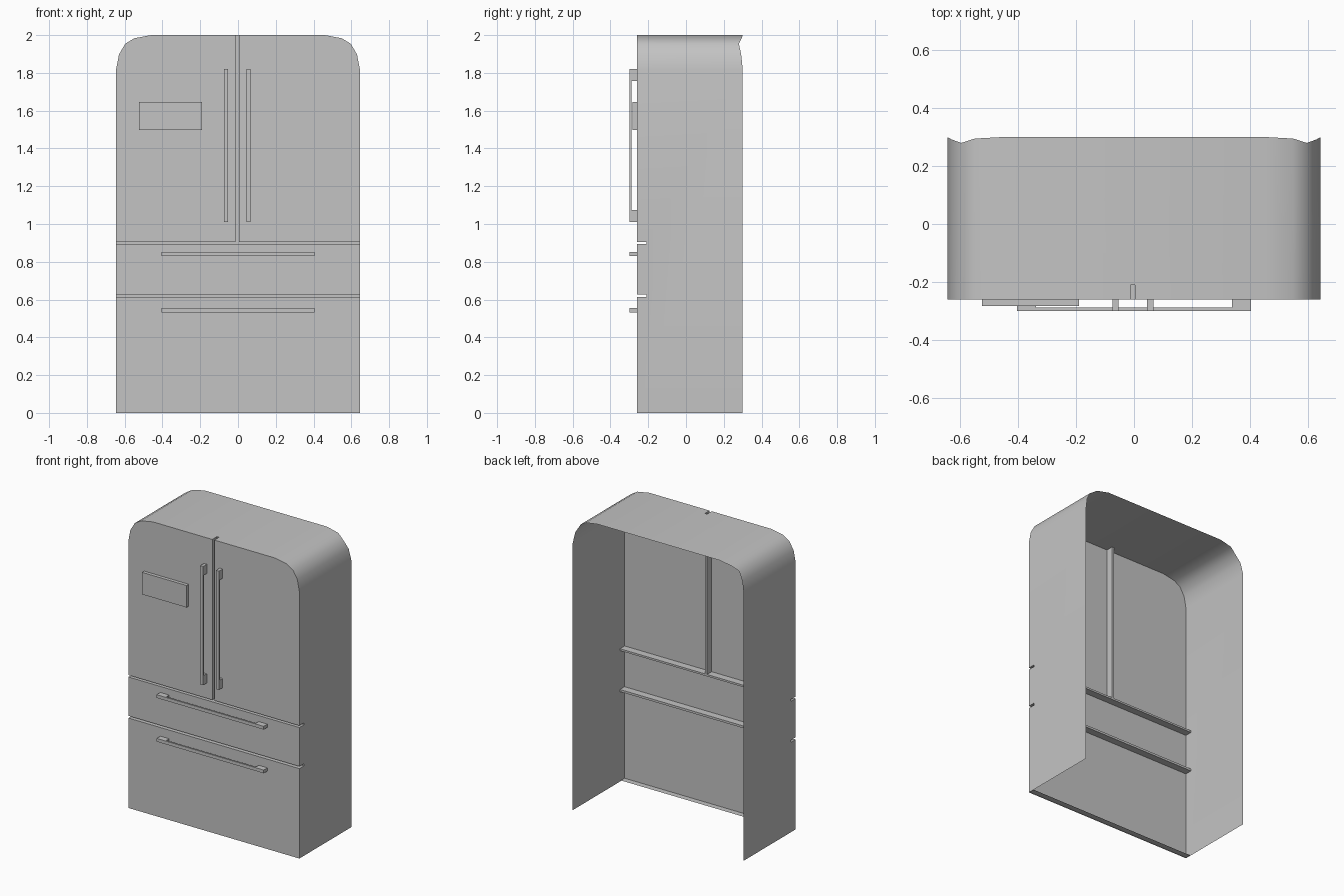
import bpy, bmesh
from math import radians

cube = bpy.data.objects.get("Cube")
if cube:
    bpy.data.objects.remove(cube, do_unlink=True)

steel = bpy.data.materials.new("plain_grey")
steel.use_nodes = True
GREY = (0.55, 0.55, 0.55, 1)
steel.diffuse_color = GREY
steel.node_tree.nodes["Principled BSDF"].inputs["Base Color"].default_value = GREY

FRONT, BACK, GROOVE = -0.26, 0.30, -0.21
HANDLE_OUT, HANDLE_IN = -0.30, -0.288
CENTRE = -0.004


def add_object(name, bm):
    bmesh.ops.recalc_face_normals(bm, faces=bm.faces)
    mesh = bpy.data.meshes.new(name)
    bm.to_mesh(mesh)
    bm.free()
    mesh.materials.append(steel)
    obj = bpy.data.objects.new(name, mesh)
    bpy.context.collection.objects.link(obj)
    return obj


def prism(name, points, offset):
    """Extrude a closed outline of 3D points along an offset."""
    bm = bmesh.new()
    face = bm.faces.new([bm.verts.new(p) for p in points])
    new = bmesh.ops.extrude_face_region(bm, geom=[face])["geom"]
    bmesh.ops.translate(bm, vec=offset,
                        verts=[v for v in new if isinstance(v, bmesh.types.BMVert)])
    return add_object(name, bm)


def box(name, x0, x1, y0, y1, z0, z1):
    return prism(name, [(x0, y0, z0), (x1, y0, z0), (x1, y0, z1), (x0, y0, z1)],
                 (0, y1 - y0, 0))


# Cabinet: rounded-top outline; third value is how far the rear edge dips
corner = [(0.645, 1.82, 0), (0.63, 1.898, 0.008), (0.597, 1.954, 0.02),
          (0.55, 1.983, 0.005), (0.46, 2.0, 0)]
right_side = [(0.645, 0, 0)] + corner
outline = right_side + [(-x, z, d) for x, z, d in reversed(right_side)]
cabinet = prism("cabinet_shell", [(x, FRONT, z) for x, z, d in outline],
                (0, BACK - FRONT, 0))

# Gaps between the doors and the drawers
cutters = [
    box("door_gap_cutter", CENTRE - 0.008, CENTRE + 0.008, -0.4, GROOVE, 0.899, 2.1),
    box("upper_drawer_gap_cutter", -1, 1, -0.4, GROOVE, 0.893, 0.906),
    box("lower_drawer_gap_cutter", -1, 1, -0.4, GROOVE, 0.613, 0.628),
]
for cutter in cutters:
    mod = cabinet.modifiers.new(cutter.name, "BOOLEAN")
    mod.operation = "DIFFERENCE"
    mod.solver = "EXACT"
    mod.object = cutter
depsgraph = bpy.context.evaluated_depsgraph_get()
cut_mesh = bpy.data.meshes.new_from_object(cabinet.evaluated_get(depsgraph))
cabinet.modifiers.clear()
cabinet.data = cut_mesh
for cutter in cutters:
    bpy.data.objects.remove(cutter, do_unlink=True)

# Open the back and the underside, then shape the rear edge
bm = bmesh.new()
bm.from_mesh(cut_mesh)
bm.normal_update()
opened = [f for f in bm.faces
          if f.calc_center_median().y > BACK - 0.001
          or (f.calc_center_median().z < 0.001 and f.normal.z < -0.9)]
bmesh.ops.delete(bm, geom=opened, context="FACES")
for v in bm.verts:
    if v.co.y > BACK - 0.001:
        for x, z, dip in corner:
            if abs(abs(v.co.x) - x) < 0.002 and abs(v.co.z - z) < 0.002:
                v.co.y -= dip
bm.to_mesh(cut_mesh)
bm.free()
for poly in cut_mesh.polygons:
    poly.use_smooth = True
cut_mesh.set_sharp_from_angle(angle=radians(40))

# Narrow lip under the front
bm = bmesh.new()
bm.faces.new([bm.verts.new(p) for p in
              [(-0.645, FRONT, 0.004), (-0.645, -0.22, 0.004),
               (0.645, -0.22, 0.004), (0.645, FRONT, 0.004)]])
add_object("bottom_lip", bm)


def handle_profile(start, end, foot):
    """Bar with a foot at each end, as (along, depth) pairs."""
    return [(start, FRONT), (start, HANDLE_OUT), (end, HANDLE_OUT), (end, FRONT),
            (end - foot, FRONT), (end - foot, HANDLE_IN),
            (start + foot, HANDLE_IN), (start + foot, FRONT)]


# Door handles
for name, side in (("right_door_handle", -1), ("left_door_handle", 1)):
    x = CENTRE + side * 0.06 - 0.011
    prism(name, [(x, y, z) for z, y in handle_profile(1.01, 1.82, 0.063)],
          (0.022, 0, 0))

# Drawer handles
for name, z in (("upper_drawer_handle", 0.83), ("lower_drawer_handle", 0.532)):
    prism(name, [(x, y, z) for x, y in handle_profile(-0.404, 0.404, 0.066)],
          (0, 0, 0.022))

# Dispenser panel on the right door
box("dispenser_panel", -0.525, -0.19, -0.283, FRONT, 1.497, 1.647)
